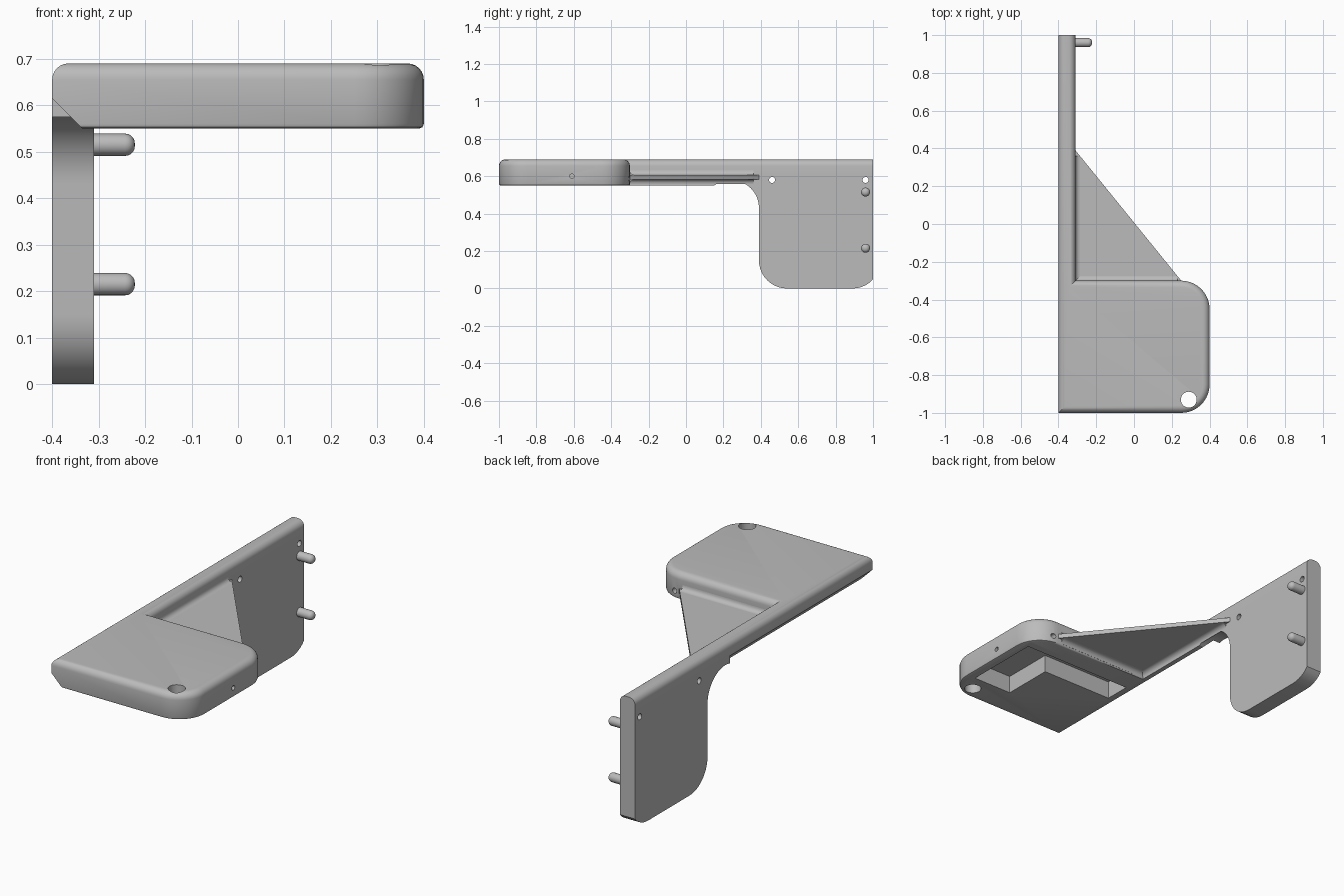
import bpy, bmesh
from math import cos, sin, radians

if "Cube" in bpy.data.objects:
    bpy.data.objects.remove(bpy.data.objects["Cube"], do_unlink=True)

grey = bpy.data.materials.new("plain_grey")
grey.use_nodes = True
colour = (0.5, 0.5, 0.5, 1)
grey.diffuse_color = colour
grey.node_tree.nodes["Principled BSDF"].inputs["Base Color"].default_value = colour


def arc(cx, cy, r, start, end, steps=10):
    angles = [radians(start + (end - start) * i / steps) for i in range(steps + 1)]
    return [(cx + r * cos(a), cy + r * sin(a)) for a in angles]


def circle(cx, cy, r, steps=24):
    return arc(cx, cy, r, 0, 360, steps)[:-1]


def prism(name, points, axis, low, high, bevels=()):
    """Extrude a 2D profile along an axis; bevels are (edge rule, width, segments)."""
    place = {"X": lambda p: (low, p[0], p[1]),
             "Y": lambda p: (p[0], low, p[1]),
             "Z": lambda p: (p[0], p[1], low)}[axis]
    bm = bmesh.new()
    face = bm.faces.new([bm.verts.new(place(p)) for p in points])
    grown = bmesh.ops.extrude_face_region(bm, geom=[face])["geom"]
    for v in grown:
        if isinstance(v, bmesh.types.BMVert):
            v.co["XYZ".index(axis)] = high
    bmesh.ops.recalc_face_normals(bm, faces=bm.faces)
    for rule, width, segments in bevels:
        edges = [e for e in bm.edges if rule(e.verts[0].co, e.verts[1].co)]
        bmesh.ops.bevel(bm, geom=edges, offset=width, segments=segments,
                        profile=0.5, affect="EDGES", clamp_overlap=True)
    mesh = bpy.data.meshes.new(name)
    bm.to_mesh(mesh)
    bm.free()
    mesh.materials.append(grey)
    obj = bpy.data.objects.new(name, mesh)
    bpy.context.collection.objects.link(obj)
    return obj


def combine(target, tool, operation):
    mod = target.modifiers.new("join", "BOOLEAN")
    mod.operation = operation
    mod.solver = "EXACT"
    mod.object = tool
    bpy.context.view_layer.objects.active = target
    bpy.ops.object.modifier_apply(modifier=mod.name)
    bpy.data.objects.remove(tool, do_unlink=True)


def cut(target, points, axis, low, high):
    combine(target, prism("cutter", points, axis, low, high), "DIFFERENCE")


LEFT, INNER, TOP, BASE = -0.4, -0.31, 0.69, 0.55


def top_edge(a, b):
    return min(a.z, b.z) > TOP - 0.001 and min(a.y, b.y) < 0.999


def head_bottom_edge(a, b):
    return max(a.z, b.z) < BASE + 0.001 and (a.y + b.y) < -0.58 and (a.x + b.x) > -0.75


# Head and long spine in one outline
outline = ([(LEFT, -1)] + arc(0.25, -0.85, 0.15, -90, 0) + arc(0.25, -0.45, 0.15, 0, 90)
           + [(INNER, -0.3), (INNER, 1), (LEFT, 1)])
body = prism("head_and_side_plate", outline, "Z", BASE, TOP,
             [(top_edge, 0.035, 6), (head_bottom_edge, 0.01, 2)])

# Hanging side plate with rounded lower corners
plate = ([(0.24, 0.6), (0.24, 0.43), (0.39, 0.43)] + arc(0.54, 0.15, 0.15, 180, 270)
         + arc(0.89, 0.15, 0.15, 270, 317, 6)[:-1] + [(1, 0.05), (1, 0.6)])
combine(body, prism("plate", plate, "X", LEFT, INNER), "UNION")

# Arched notch ahead of the plate, and chamfer under the outer edge
cut(body, circle(0.24, 0.43, 0.15, 48), "X", -0.45, INNER + 0.01)
cut(body, [(-0.45, 0.5), (-0.285, 0.5), (-0.45, 0.665)], "Y", -1.05, 0.2)

# L-shaped pocket under the head
pocket = [(0.35, -0.84), (0.35, -0.42), (-0.3, -0.42), (-0.3, -0.56),
          (0.12, -0.56), (0.12, -0.84)]
cut(body, pocket, "Z", 0.5, 0.645)

# Drilled holes
cut(body, circle(0.29, -0.93, 0.042, 32), "Z", 0.5, 0.75)
for y in (0.46, 0.96):
    cut(body, circle(y, 0.58, 0.016), "X", -0.45, -0.25)
cut(body, circle(-0.61, 0.6, 0.012), "X", 0.3, 0.45)
cut(body, circle(0.28, 0.587, 0.014), "Y", -0.45, -0.25)

# Thin triangular web with concave fillets along its two joints
WEB_LOW, WEB_HIGH, R = 0.583, 0.607, 0.025
web = prism("triangular_web", [(INNER - 0.01, -0.31), (0.255, -0.31), (0.25, -0.3),
                               (INNER, 0.39), (INNER - 0.01, 0.39)], "Z", WEB_LOW, WEB_HIGH)
parts = [body, web]
for side, z, sign in (("upper", WEB_HIGH, 1), ("lower", WEB_LOW, -1)):
    for name, axis, wall, low, high in (("head", "X", -0.3, INNER, 0.23),
                                        ("plate", "Y", INNER, -0.3, 0.36)):
        curve = arc(wall + R, z + sign * R, R, 180, 180 + sign * 90, 6)
        corner = [(wall + R, z - sign * 0.003), (wall - 0.003, z - sign * 0.003),
                  (wall - 0.003, z + sign * R)]
        parts.append(prism(f"{side}_{name}_fillet", curve + corner, axis, low, high))

# Round-ended locating pins
for name, z in (("upper_pin", 0.515), ("lower_pin", 0.215)):
    parts.append(prism(name, circle(0.96, z, 0.024), "X", INNER - 0.02, -0.222,
                       [(lambda a, b: min(a.x, b.x) > -0.223, 0.021, 5)]))

# Smooth curved surfaces and keep crisp edges
bpy.ops.object.select_all(action="DESELECT")
for part in parts:
    part.select_set(True)
bpy.context.view_layer.objects.active = body
bpy.ops.object.shade_smooth_by_angle(angle=radians(30))
